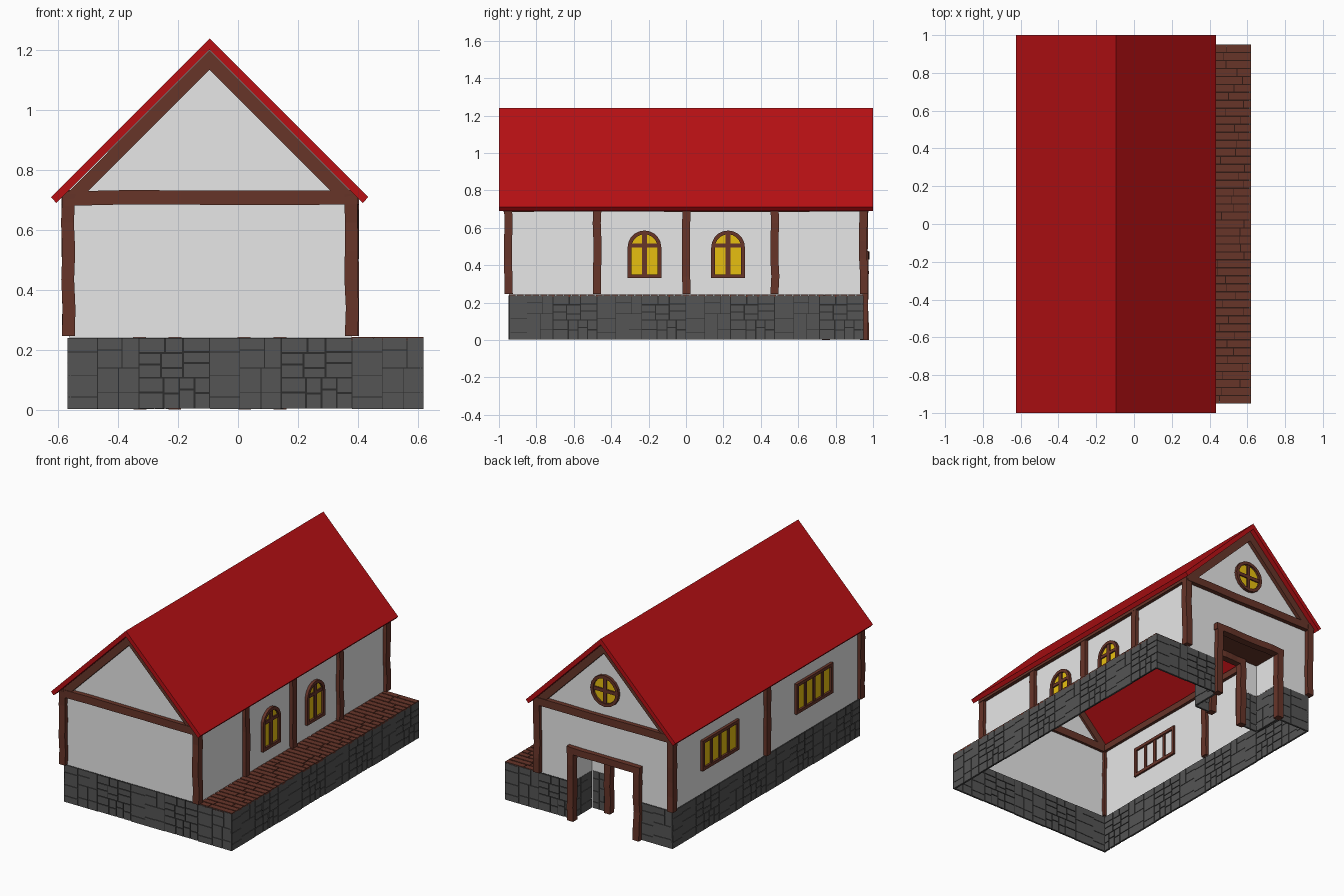
import bpy, bmesh, random
from math import pi, cos, sin
from mathutils import Matrix, Vector as V

if "Cube" in bpy.data.objects:
    bpy.data.objects.remove(bpy.data.objects["Cube"])
random.seed(4)


def material(name, rgb):
    m = bpy.data.materials.new(name)
    m.use_nodes = True
    m.diffuse_color = (*rgb, 1)
    m.node_tree.nodes["Principled BSDF"].inputs["Base Color"].default_value = (*rgb, 1)
    return m


RED = material("roof red", (0.48, 0.005, 0.007))
WHITE = material("plaster white", (0.8, 0.8, 0.8))
WOOD = material("timber brown", (0.135, 0.035, 0.022))
GAP = material("plank gap brown", (0.03, 0.01, 0.007))
STONE = material("stone grey", (0.09, 0.09, 0.09))
MORTAR = material("mortar grey", (0.025, 0.025, 0.025))
YELLOW = material("window yellow", (0.8, 0.52, 0.005))

X, Y, Z = V((1, 0, 0)), V((0, 1, 0)), V((0, 0, 1))
LEFT, RIGHT, MID, END = -0.57, 0.38, -0.095, 0.95
PORCH, SILL, EAVE = 0.62, 0.24, 0.71


def finish(name, bm, *mats, recalc=True):
    if recalc:
        bmesh.ops.recalc_face_normals(bm, faces=bm.faces)
    me = bpy.data.meshes.new(name)
    bm.to_mesh(me)
    bm.free()
    for m in mats:
        me.materials.append(m)
    ob = bpy.data.objects.new(name, me)
    bpy.context.collection.objects.link(ob)
    return ob


def frame(origin, u, v, n):
    m = Matrix((u, v, n)).transposed().to_4x4()
    m.translation = origin
    return m


def box(bm, mat, lo, hi, index=0):
    lo, hi = V(lo), V(hi)
    m = mat @ Matrix.Translation((lo + hi) / 2) @ Matrix.Diagonal((*(hi - lo), 1))
    for v in bmesh.ops.create_cube(bm, size=1, matrix=m)["verts"]:
        for f in v.link_faces:
            f.material_index = index


def sheet(name, pts, mat):
    bm = bmesh.new()
    bm.faces.new([bm.verts.new(p) for p in pts])
    return finish(name, bm, mat, recalc=False)


def prism(name, profile, y0, y1, mat):
    bm = bmesh.new()
    f = bm.faces.new([bm.verts.new((x, y0, z)) for x, z in profile])
    ext = bmesh.ops.extrude_face_region(bm, geom=[f])["geom"]
    bmesh.ops.translate(bm, vec=(0, y1 - y0, 0), verts=[g for g in ext if isinstance(g, bmesh.types.BMVert)])
    return finish(name, bm, mat)


def beam(name, a, b, side, w=0.043, h=0.043, wobble=0.003, segs=5):
    """Hand-hewn timber: a square bar whose rings drift a little."""
    a, b = V(a), V(b)
    q = (b - a).normalized().cross(side)
    bm = bmesh.new()
    rings = []
    for i in range(segs + 1):
        c = a.lerp(b, i / segs)
        c += side * random.uniform(-wobble, wobble) + q * random.uniform(-wobble, wobble)
        rings.append([bm.verts.new(c + side * sx * w / 2 + q * sy * h / 2)
                      for sx, sy in ((-1, -1), (1, -1), (1, 1), (-1, 1))])
    for r, s in zip(rings, rings[1:]):
        for k in range(4):
            bm.faces.new((r[k], r[k - 1], s[k - 1], s[k]))
    bm.faces.new(rings[0])
    bm.faces.new(rings[-1])
    return finish(name, bm, WOOD)


# Stone base: two repeating tiles of split blocks over a mortar sheet
def split(x0, y0, x1, y1, limit):
    w, h = x1 - x0, y1 - y0
    if w * h < limit:
        return [(x0, y0, x1, y1)]
    t = random.uniform(0.35, 0.65)
    if w > h * random.uniform(0.8, 1.3):
        m = x0 + w * t
        return split(x0, y0, m, y1, limit) + split(m, y0, x1, y1, limit)
    m = y0 + h * t
    return split(x0, y0, x1, m, limit) + split(x0, m, x1, y1, limit)


TILES = [(split(0, 0, 1, 1, 0.14), 0.0012), (split(0, 0, 1, 1, 0.09), 0.0032)]


def stone_wall(name, a, b, normal):
    a, b = V((*a, 0)), V((*b, 0))
    length = (b - a).length
    mat = frame(a, (b - a).normalized(), Z, normal)
    bm = bmesh.new()
    box(bm, mat, (0, 0.003, -0.008), (length, SILL - 0.001, -0.004), 1)
    count = max(1, round(length / 0.2375))
    step = length / count
    for i in range(count):
        blocks, g = TILES[i % 2]
        for x0, y0, x1, y1 in blocks:
            box(bm, mat, ((i + x0) * step + g, y0 * SILL + g, -0.012),
                ((i + x1) * step - g, y1 * SILL - g, 0))
    return finish(name, bm, STONE, MORTAR)


DOOR_L, DOOR_R, IN_L, IN_R = -0.33, 0.14, -0.21, 0.02
DOOR_TOP, INNER = 0.45, 0.75
stone_wall("front_base", (LEFT, -END), (PORCH, -END), -Y)
stone_wall("porch_base", (PORCH, -END), (PORCH, END), X)
stone_wall("side_base", (LEFT, END), (LEFT, -END), -X)
stone_wall("back_base_porch", (PORCH, END), (DOOR_R, END), Y)
stone_wall("back_base_corner", (DOOR_L, END), (LEFT, END), Y)

# Plaster walls
G = 0.945
gable = [(RIGHT, SILL), (RIGHT, 0.72), (MID, 1.195), (LEFT + 0.005, 0.72), (LEFT + 0.005, SILL)]
notch = [(DOOR_L, SILL), (DOOR_L, DOOR_TOP), (DOOR_R, DOOR_TOP), (DOOR_R, SILL)]
sheet("front_wall", [(x, -G, z) for x, z in reversed(gable)], WHITE)
sheet("back_wall", [(x, G, z) for x, z in gable + notch], WHITE)
for name, x in (("porch_wall", RIGHT), ("side_wall", LEFT + 0.005)):
    sheet(name, [(x, -G, SILL), (x, G, SILL), (x, G, 0.72), (x, -G, 0.72)], WHITE)

# Recessed entrance with a narrower inner opening
for tag, xo, xi, n in (("left", DOOR_R, IN_R, -X), ("right", DOOR_L, IN_L, X)):
    stone_wall(f"entrance_base_{tag}", (xo, END), (xo, INNER), n)
    stone_wall(f"partition_base_{tag}", (xo, INNER), (xi, INNER), Y)
    sheet(f"entrance_wall_{tag}", [(xo, G, SILL), (xo, INNER, SILL), (xo, INNER, DOOR_TOP), (xo, G, DOOR_TOP)], WHITE)
    sheet(f"partition_{tag}", [(xo, INNER, SILL), (xi, INNER, SILL), (xi, INNER, DOOR_TOP), (xo, INNER, DOOR_TOP)], WHITE)
    beam(f"door_post_{tag}", (xo, 0.953, 0), (xo, 0.953, 0.45), X)
    beam(f"inner_post_{tag}", (xi, INNER, 0), (xi, INNER, DOOR_TOP), X)
sheet("entrance_ceiling", [(DOOR_L, G, DOOR_TOP), (DOOR_R, G, DOOR_TOP),
                           (DOOR_R, INNER, DOOR_TOP), (DOOR_L, INNER, DOOR_TOP)], WOOD)
beam("door_lintel", (DOOR_L - 0.025, 0.953, 0.453), (DOOR_R + 0.025, 0.953, 0.453), Y, 0.048)
beam("inner_lintel", (IN_L, INNER, 0.43), (IN_R, INNER, 0.43), Y)

# Timber frame
for x, ys in ((RIGHT, (-END, -0.475, 0, 0.475, END)), (LEFT + 0.003, (-END, 0, END))):
    for y in ys:
        beam("wall_post", (x, y, 0.245), (x, y, 0.72), X)
    beam("eave_beam", (x, -0.96, 0.705), (x, 0.96, 0.705), X, 0.043, 0.04)
rafters = [(MID - 0.49, 0.71), (MID, 1.2), (MID + 0.49, 0.71), (MID + 0.425, 0.71), (MID, 1.135), (MID - 0.425, 0.71)]
for tag, y in (("front", -END), ("back", END)):
    beam(f"{tag}_tie_beam", (LEFT - 0.01, y, EAVE - 0.003), (RIGHT + 0.015, y, EAVE - 0.003), Y, 0.046, 0.048)
    prism(f"{tag}_rafters", rafters, y - 0.02, y + 0.02, WOOD)

# Roof
prism("roof", [(MID - 0.53, EAVE), (MID, 1.24), (MID + 0.53, EAVE),
               (MID + 0.512, 0.69), (MID, 1.202), (MID - 0.512, 0.69)], -1, 1, RED)

# Porch deck: staggered planks over a dark board
bm = bmesh.new()
ID = Matrix.Identity(4)
box(bm, ID, (RIGHT, -END, 0.232), (PORCH - 0.002, END, 0.237), 1)
ROWS = 45
step = 2 * END / ROWS
for i in range(ROWS):
    y = -END + i * step
    joint = random.uniform(RIGHT + 0.06, PORCH - 0.03)
    for x0, x1 in ((RIGHT, joint - 0.002), (joint + 0.002, PORCH)):
        box(bm, ID, (x0, y + 0.0035, 0.23), (x1, y + step - 0.0035, 0.242))
finish("porch_deck", bm, WOOD, GAP)


# Windows: ring frame, pane and glazing bars
def window(name, origin, u, n, outline, bars, rim=0.02):
    mat = frame(V(origin), u, Z, n)
    bm = bmesh.new()
    loops = [[bm.verts.new(mat @ V((*p, d))) for p in outline(m)]
             for m, d in ((0, -0.012), (0, 0.018), (rim, 0.018), (rim, -0.012))]
    for a, b in zip(loops, loops[1:] + loops[:1]):
        for k in range(len(a)):
            bm.faces.new((a[k - 1], a[k], b[k], b[k - 1]))
    for x0, y0, x1, y1 in bars:
        box(bm, mat, (x0, y0, -0.008), (x1, y1, 0.013))
    bmesh.ops.recalc_face_normals(bm, faces=bm.faces)
    pane = bm.faces.new([bm.verts.new(mat @ V((*p, 0.005))) for p in outline(rim)])
    pane.material_index = 1
    finish(name, bm, WOOD, YELLOW, recalc=False)


def arc(r, end, n):
    return [(r * cos(end * i / n), r * sin(end * i / n)) for i in range(n)]


def arch(m):
    r, low = 0.09 - m, -0.165 + m
    return [(-r, low), (r, low)] + arc(r, pi, 10) + [(-r, 0)]


def disc(m):
    return arc(0.1 - m, 2 * pi, 16)


def slot(m):
    w, h = 0.185 - m, 0.097 - m
    return [(-w, -h), (w, -h), (w, h), (-w, h)]


for y in (-0.222, 0.225):
    window("arched_window", (RIGHT, y, 0.495), Y, X, arch,
           [(-0.013, -0.15, 0.013, 0.075), (-0.075, 0, 0.075, 0.02)])
for y in (-0.475, 0.475):
    window("barred_window", (LEFT + 0.005, y, 0.488), -Y, -X, slot,
           [(c - 0.01, -0.085, c + 0.01, 0.085) for c in (-0.085, 0, 0.085)])
window("round_window", (MID, G, 0.89), -X, Y, disc,
       [(-0.011, -0.085, 0.011, 0.085), (-0.085, -0.011, 0.085, 0.011)])
